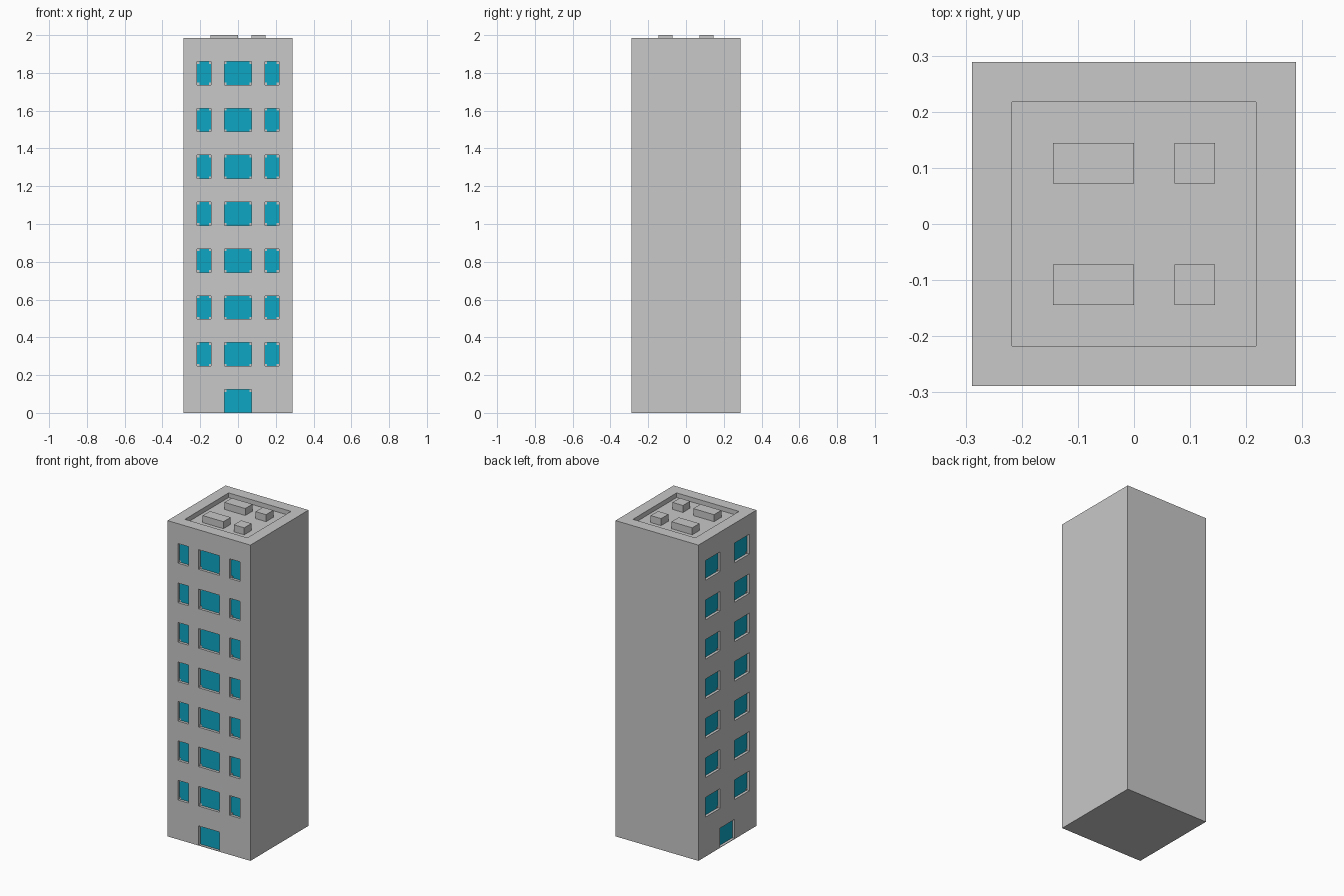
import bpy, bmesh
from mathutils import Vector, Matrix

if "Cube" in bpy.data.objects:
    bpy.data.objects.remove(bpy.data.objects["Cube"])

H = 0.2885          # half width of the tower
TOP = 1.985         # parapet height
PITCH = 0.2481      # storey height
WIN_H = 0.1235      # window height
DEPTH = 0.017       # window recess
ROOF = 1.956        # sunken roof level
NEAR, MID, FAR = 0.072, 0.142, 0.217
SILL = 0.003        # door threshold


def material(name, rgb):
    m = bpy.data.materials.new(name)
    m.diffuse_color = (*rgb, 1)
    m.use_nodes = True
    m.node_tree.nodes["Principled BSDF"].inputs["Base Color"].default_value = m.diffuse_color
    return m


concrete = material("concrete grey", (0.58, 0.58, 0.58))
glass = material("teal glass", (0.004, 0.39, 0.55))


def finish(bm, name, mats):
    bmesh.ops.recalc_face_normals(bm, faces=bm.faces)
    me = bpy.data.meshes.new(name)
    bm.to_mesh(me)
    bm.free()
    for m in mats:
        me.materials.append(m)
    ob = bpy.data.objects.new(name, me)
    bpy.context.collection.objects.link(ob)
    return ob


def add_box(bm, lo, hi):
    lo, hi = Vector(lo), Vector(hi)
    mat = Matrix.Translation((lo + hi) / 2) @ Matrix.Diagonal((*(hi - lo), 1))
    bmesh.ops.create_cube(bm, size=1, matrix=mat)


def cut(bm, axis, value):
    co, no = Vector(), Vector()
    co[axis], no[axis] = value, 1
    bmesh.ops.bisect_plane(bm, geom=bm.verts[:] + bm.edges[:] + bm.faces[:],
                           plane_co=co, plane_no=no)


# tower: a box sliced along the window lines
bm = bmesh.new()
add_box(bm, (-H, -H, 0), (H, H, TOP))
for s in (-1, 1):
    for v in (NEAR, MID, FAR):
        cut(bm, 0, s * v)
    for v in (NEAR, FAR):
        cut(bm, 1, s * v)
cut(bm, 2, SILL)
cut(bm, 2, WIN_H)
for k in range(1, 8):
    cut(bm, 2, k * PITCH)
    cut(bm, 2, k * PITCH + WIN_H)
bm.normal_update()


def is_pane(f):
    c, n = f.calc_center_median(), f.normal
    if c.z < SILL or c.z % PITCH > WIN_H:
        return False
    door = c.z < WIN_H
    if n.y < -0.9:      # front: three windows per storey
        return abs(c.x) < 0.01 or (not door and MID < abs(c.x) < FAR)
    if n.x < -0.9:      # left side: two windows per storey
        return abs(c.y) < 0.01 if door else NEAR < abs(c.y) < FAR
    return False


# sunken window and door panes
panes = [f for f in bm.faces if is_pane(f)]
bmesh.ops.inset_individual(bm, faces=panes, thickness=0, depth=-DEPTH)
for f in panes:
    f.material_index = 1
bounds = []
for f in panes:
    cs = [v.co for v in f.verts]
    bounds.append((Vector([min(c[i] for c in cs) for i in range(3)]),
                   Vector([max(c[i] for c in cs) for i in range(3)])))

# sunken roof behind the parapet
roof = [f for f in bm.faces if f.normal.z > 0.9
        and f.calc_center_median().z > TOP - 0.001
        and max(abs(f.calc_center_median().x), abs(f.calc_center_median().y)) < FAR]
bmesh.ops.inset_region(bm, faces=roof, thickness=0, depth=ROOF - TOP)
finish(bm, "tower", [concrete, glass])

# small frame corners on the panes
bm = bmesh.new()
C = 0.012
for lo, hi in bounds:
    u = 0 if hi.x - lo.x > 0.01 else 1      # axis running along the wall
    d = 1 - u                               # axis facing out
    for ua in (lo[u], hi[u] - C):
        for za in (lo.z, hi.z - C):
            if za < WIN_H / 2:
                continue                    # doors have upper corners only
            a, b = Vector(), Vector()
            a[u], b[u] = ua, ua + C
            a[d], b[d] = lo[d] - 0.002, lo[d]
            a.z, b.z = za, za + C
            add_box(bm, a, b)
finish(bm, "frame_corners", [concrete])

# rooftop units: a long and a short one on each side
bm = bmesh.new()
for y in (-0.1083, 0.1083):
    for x0, x1 in ((-0.1445, 0), (0.072, 0.1445)):
        add_box(bm, (x0, y - 0.036, ROOF), (x1, y + 0.036, 2.0))
finish(bm, "rooftop_units", [concrete])
